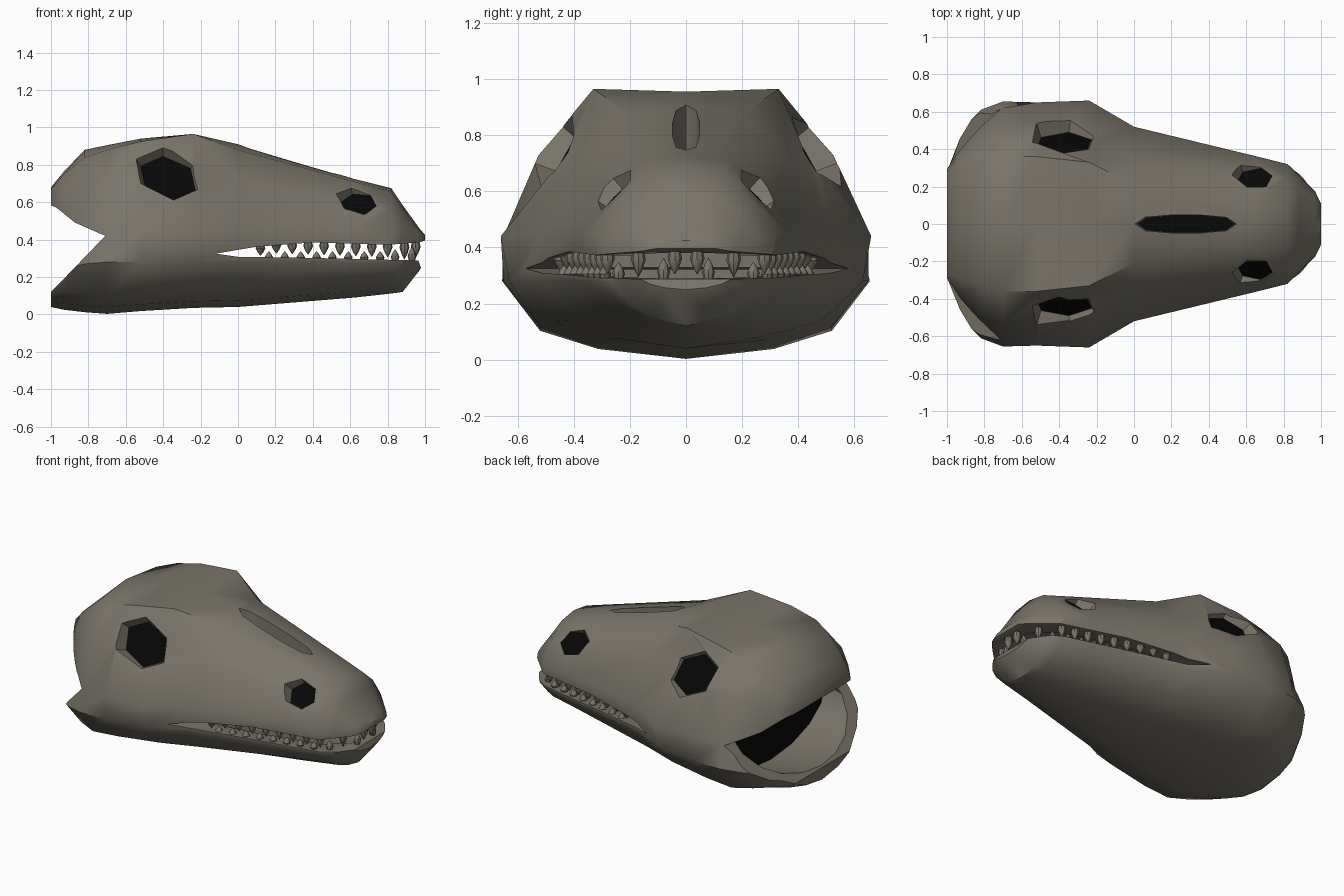
import bpy, bmesh, math
from mathutils import Vector

if "Cube" in bpy.data.objects:
    bpy.data.objects.remove(bpy.data.objects["Cube"])


def material(name, rgb):
    m = bpy.data.materials.new(name)
    m.diffuse_color = (*rgb, 1)
    m.use_nodes = True
    m.node_tree.nodes["Principled BSDF"].inputs["Base Color"].default_value = m.diffuse_color
    return m


bone = material('bone', (.195, .178, .145))
black = material('black', (.002, .002, .002))


def make(name, rings, mat=bone):
    """Loft a list of equal-length rings into a closed mesh object."""
    bm = bmesh.new()
    vs = [[bm.verts.new(p) for p in r] for r in rings]
    n = len(rings[0])
    for a, b in zip(vs, vs[1:]):
        for i in range(n):
            j = (i + 1) % n
            bm.faces.new((a[i], a[j], b[j], b[i]))
    bm.faces.new(vs[0])
    if len(vs) > 1:
        bm.faces.new(vs[-1])
    bmesh.ops.recalc_face_normals(bm, faces=bm.faces)
    me = bpy.data.meshes.new(name)
    bm.to_mesh(me)
    bm.free()
    me.materials.append(mat)
    ob = bpy.data.objects.new(name, me)
    bpy.context.collection.objects.link(ob)
    return ob


def smooth(ob, deg):
    bpy.ops.object.select_all(action='DESELECT')
    ob.select_set(True)
    bpy.context.view_layer.objects.active = ob
    bpy.ops.object.shade_smooth_by_angle(angle=math.radians(deg))


def cut(ob, cutter):
    bpy.context.view_layer.objects.active = ob
    m = ob.modifiers.new('cut', 'BOOLEAN')
    m.operation = 'DIFFERENCE'
    m.solver = 'EXACT'
    m.object = cutter
    bpy.ops.object.modifier_apply(modifier=m.name)
    bpy.data.objects.remove(cutter)


# Skull sections: x, top z, brow y z, temple y z, cheek y z, jaw y z, chin y, bottom z
SECTIONS = [
    (-1.0, .68, .27, .67, .29, .62, .30, .48, .32, .20, .28, .04),
    (-.93, .765, .29, .75, .37, .64, .41, .48, .50, .24, .40, .025),
    (-.82, .88, .32, .84, .46, .69, .52, .46, .61, .27, .47, .012),
    (-.70, .905, .36, .88, .53, .70, .62, .44, .655, .28, .52, .003),
    (-.52, .94, .36, .925, .525, .73, .65, .44, .65, .28, .52, .018),
    (-.24, .955, .33, .965, .425, .735, .66, .44, .63, .28, .48, .035),
    (0.0, .91, .21, .88, .37, .71, .52, .45, .51, .28, .40, .04),
    (.62, .725, .15, .71, .28, .60, .37, .45, .36, .28, .26, .09),
    (.82, .675, .13, .655, .24, .56, .32, .44, .31, .28, .22, .112),
    (.88, .585, .12, .57, .20, .51, .26, .43, .27, .28, .19, .12),
    (.97, .46, .09, .45, .13, .44, .17, .41, .18, .31, .13, .235),
    (1.0, .425, .06, .422, .09, .415, .11, .40, .11, .32, .08, .29),
]


def section(x, zt, by, bz, uy, uz, wy, wz, ly, lz, cy, zb):
    d = min(.1, (lz - zb) * .45)
    half = [(by, bz), (uy, uz), (wy, wz), (ly, lz), (cy, zb + d), (cy * .6, zb + d * .35)]
    ring = [(0, zt)] + half + [(0, zb)] + [(-y, z) for y, z in reversed(half)]
    return [(x, y, z) for y, z in ring]


skull = make('skull', [section(*s) for s in SECTIONS])


def slab(outline):
    return make('cutter', [[(x, y, z) for x, z in outline] for y in (-1, 1)])


def oval(x, ry, zc, rz):
    return [(x, ry * math.cos(i * math.pi / 8), zc + rz * math.sin(i * math.pi / 8))
            for i in range(16)]


# Mouth gap, vaulted mouth hollow, and the notch at the back of the jaw
cut(skull, slab([(-.12, .325), (.1, .362), (.4, .385), (.8, .372), (.97, .385), (1.1, .43),
                 (1.1, .2), (.985, .23), (.965, .287), (.9, .29), (.4, .302), (0, .308)]))
cut(skull, make('cutter', [oval(-.1, .43, .345, .12), oval(.4, .35, .345, .11),
                           oval(.75, .26, .335, .09), oval(.9, .15, .335, .06)]))
cut(skull, slab([(-.71, .42), (-.87, .49), (-.97, .57), (-1.1, .63), (-1.1, .02), (-.98, .14)]))


def pit(name, centre, normal, along, a, b, sides, flare, length, power=1.0):
    """Sunken opening with a black floor."""
    c, n = Vector(centre), Vector(normal).normalized()
    v = n.cross(Vector(along)).normalized()
    u = v.cross(n)
    shape = []
    for i in range(sides):
        t = 2 * math.pi * i / sides
        co, si = math.cos(t), math.sin(t)
        shape.append(u * a * co + v * b * math.copysign(abs(si) ** power, si))
    cut(skull, make('cutter', [[c + p for p in shape],
                               [c + n * length + p * flare for p in shape]]))
    floor = make(name, [[c + n * .004 + p * .99 for p in shape]], black)
    if floor.data.polygons[0].normal.dot(n) < 0:
        floor.data.flip_normals()


# Eye sockets, nostrils, snout slot and throat
for s, side in ((-1, 'right'), (1, 'left')):
    pit('eye_socket_' + side, (-.375, s * .42, .725), (.06, s * .86, .5), (1, 0, -.55),
        .165, .13, 6, 1.8, .3)
    pit('nostril_' + side, (.645, s * .235, .585), (-.08, s * .7, .7), (1, 0, -.3),
        .10, .085, 6, 1.5, .2)
pit('snout_slot', (.28, 0, .70), (0, 0, 1), (1, 0, 0), .265, .048, 10, 1.06, .4, .6)
pit('throat', (-.62, 0, .35), (-1, 0, 0), (0, 1, 0), .57, .28, 16, .76, .42)
smooth(skull, 42)


def tooth(name, x, y, z, h, r):
    """Leaf-shaped tooth; negative h points down."""
    prof = [(0, .8), (.35, 1.1), (.7, .65), (1, .06)]
    rings = [[(x + r * k * math.cos(i * math.pi / 4), y + r * k * math.sin(i * math.pi / 4),
               z + h * t) for i in range(8)] for t, k in prof]
    smooth(make(name, rings), 40)


def lip(x):
    return .52 - .244 * x - .045


# Teeth: rows along each side plus front pairs
upper = [(.12 + .085 * i, lip(.12 + .085 * i), .05 + .003 * i) for i in range(9)]
upper += [(.89, .17, .085), (.95, .04, .075)]
lower = [(.165 + .085 * i, lip(.165 + .085 * i), .045) for i in range(8)]
lower += [(.84, .24, .055), (.93, .08, .07)]
for s in (-1, 1):
    for x, y, h in upper:
        tooth('upper_tooth', x, s * y, .39 if x > .2 else .375, -h - .01, .024)
    for x, y, h in lower:
        tooth('lower_tooth', x, s * y, .287, h + .005, .021)
